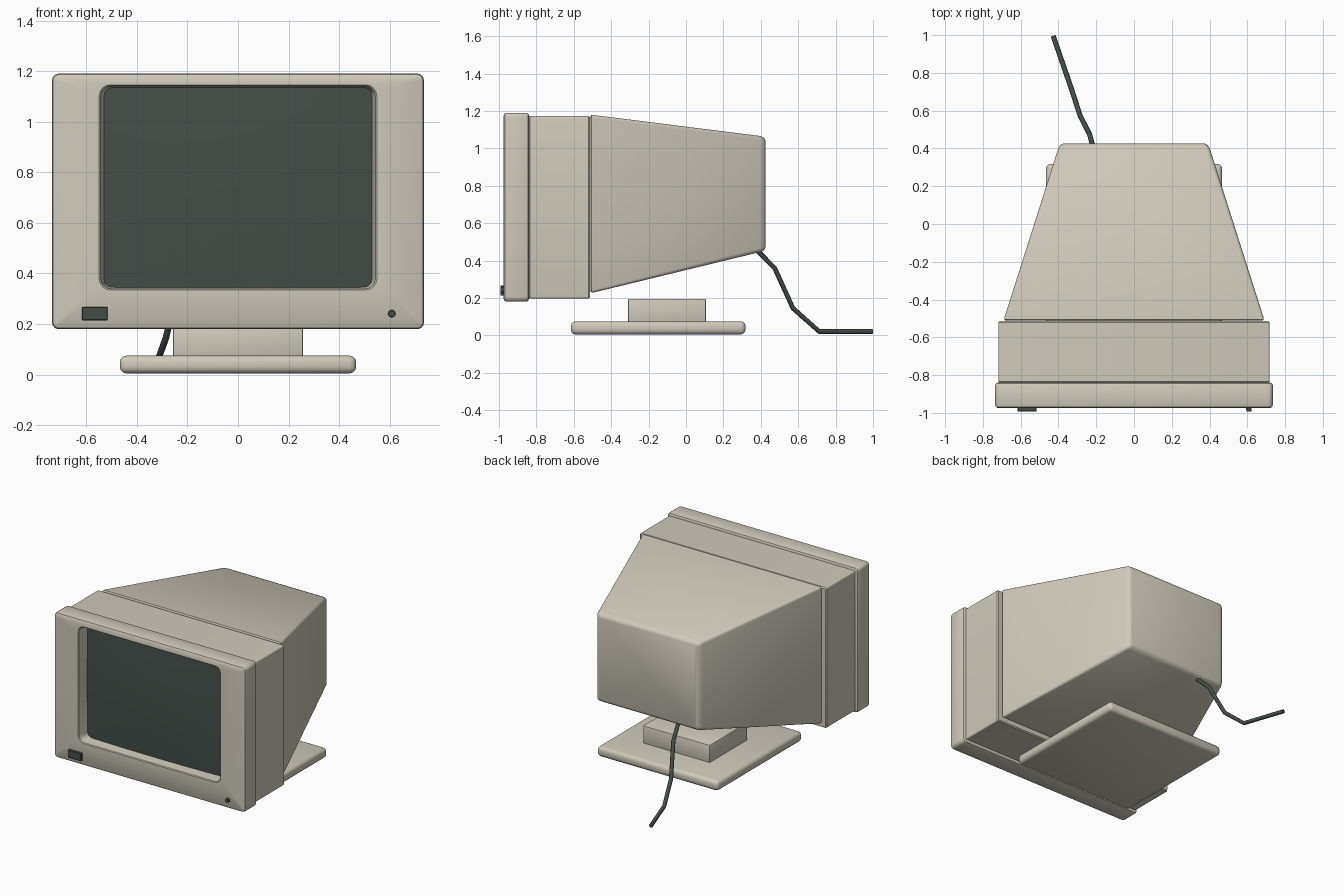
import bpy, bmesh, math
from mathutils import Vector

if "Cube" in bpy.data.objects:
    bpy.data.objects.remove(bpy.data.objects["Cube"])


def material(name, rgb):
    m = bpy.data.materials.new(name)
    m.diffuse_color = (*rgb, 1)
    m.use_nodes = True
    m.node_tree.nodes["Principled BSDF"].inputs["Base Color"].default_value = m.diffuse_color
    return m


BEIGE = material("beige plastic", (0.63, 0.59, 0.50))
DARK = material("dark grey green", (0.058, 0.076, 0.066))


def finish(name, bm, mat, angle=35):
    bmesh.ops.recalc_face_normals(bm, faces=bm.faces)
    me = bpy.data.meshes.new(name)
    bm.to_mesh(me)
    bm.free()
    me.materials.append(mat)
    ob = bpy.data.objects.new(name, me)
    bpy.context.collection.objects.link(ob)
    bpy.ops.object.select_all(action='DESELECT')
    ob.select_set(True)
    bpy.context.view_layer.objects.active = ob
    bpy.ops.object.shade_smooth_by_angle(angle=math.radians(angle))
    return ob


def box(name, lo, hi, mat, bevel=0.0, segments=2):
    bm = bmesh.new()
    bmesh.ops.create_cube(bm, size=1)
    for v in bm.verts:
        v.co = [lo[i] + (v.co[i] + 0.5) * (hi[i] - lo[i]) for i in range(3)]
    if bevel:
        bmesh.ops.bevel(bm, geom=bm.edges[:], offset=bevel, segments=segments,
                        profile=0.5, affect='EDGES')
    return finish(name, bm, mat)


def ring(bm, y, half_x, z0, z1, r, n=4):
    """Rounded rectangle of vertices in the plane at y."""
    verts = []
    corners = ((1, z1 - r, 0), (-1, z1 - r, 90), (-1, z0 + r, 180), (1, z0 + r, 270))
    for sx, cz, start in corners:
        for i in range(n + 1):
            a = math.radians(start + 90 * i / n)
            verts.append(bm.verts.new((sx * (half_x - r) + r * math.cos(a), y,
                                       cz + r * math.sin(a))))
    return verts


def loft(name, sections, mat, cap_start=True, cap_end=True):
    bm = bmesh.new()
    rings = [ring(bm, *s) for s in sections]
    for a, b in zip(rings, rings[1:]):
        for i in range(len(a)):
            j = (i + 1) % len(a)
            bm.faces.new((a[i], a[j], b[j], b[i]))
    if cap_start:
        bm.faces.new(rings[0])
    if cap_end:
        bm.faces.new(rings[-1])
    return finish(name, bm, mat)


# Front bezel: closed back, rounded rim, flared recess around the screen
loft("bezel", [
    (-0.840, 0.722, 0.193, 1.177, 0.015),
    (-0.844, 0.731, 0.184, 1.186, 0.022),
    (-0.853, 0.735, 0.180, 1.190, 0.026),
    (-0.957, 0.735, 0.180, 1.190, 0.026),
    (-0.969, 0.731, 0.184, 1.186, 0.022),
    (-0.975, 0.720, 0.195, 1.175, 0.012),
    (-0.975, 0.549, 0.334, 1.146, 0.045),
    (-0.970, 0.543, 0.339, 1.141, 0.040),
    (-0.890, 0.528, 0.346, 1.134, 0.030),
], BEIGE)

# Slightly bulging screen glass
bm = bmesh.new()
bmesh.ops.create_grid(bm, x_segments=12, y_segments=10, size=1)
for v in bm.verts:
    u, w = v.co.x, v.co.y
    v.co = (0.534 * u, -0.895 - 0.018 * (1 - u * u) * (1 - 0.5 * w * w)
            - 0.006 * (1 - w * w), 0.74 + 0.398 * w)
screen = finish("screen", bm, DARK)
if screen.data.polygons[0].normal.y > 0:
    screen.data.flip_normals()

# Middle band of the housing
loft("housing_band", [
    (-0.842, 0.712, 0.203, 1.167, 0.006),
    (-0.834, 0.718, 0.197, 1.173, 0.010),
    (-0.522, 0.718, 0.197, 1.173, 0.010),
    (-0.514, 0.712, 0.203, 1.167, 0.006),
], BEIGE)

# Tapered rear housing
loft("rear_housing", [
    (-0.512, 0.678, 0.238, 1.168, 0.006),
    (-0.506, 0.687, 0.230, 1.178, 0.012),
    (-0.495, 0.686, 0.229, 1.178, 0.014),
    (0.398, 0.402, 0.446, 1.066, 0.022),
    (0.417, 0.391, 0.455, 1.057, 0.022),
    (0.425, 0.375, 0.470, 1.042, 0.014),
], BEIGE)

# Swivel stand
box("stand_base", (-0.467, -0.615, 0.005), (0.467, 0.318, 0.075), BEIGE, 0.025, 3)
box("stand_pedestal", (-0.257, -0.310, 0.06), (0.257, 0.107, 0.195), BEIGE, 0.006, 2)

# Front controls
box("power_switch", (-0.617, -0.993, 0.214), (-0.515, -0.96, 0.268), DARK, 0.003, 1)
bm = bmesh.new()
bmesh.ops.create_cone(bm, cap_ends=True, segments=16, radius1=0.016, radius2=0.013,
                      depth=0.033)
for v in bm.verts:
    v.co = (0.608 + v.co.x, -0.9765 - v.co.z, 0.241 + v.co.y)
finish("indicator_knob", bm, DARK)

# Power cable drooping to the ground: hexagonal tube along straight runs
path = [Vector(p) for p in ((-0.205, 0.36, 0.475), (-0.235, 0.475, 0.358),
                            (-0.285, 0.572, 0.145), (-0.33, 0.712, 0.021),
                            (-0.428, 0.996, 0.021))]
bm = bmesh.new()
rows = []
for i, p in enumerate(path):
    t = (path[min(i + 1, len(path) - 1)] - path[max(i - 1, 0)]).normalized()
    side = t.cross(Vector((0, 0, 1))).normalized()
    up = side.cross(t)
    rows.append([bm.verts.new(p + 0.0135 * (side * math.cos(k * math.tau / 8)
                                            + up * math.sin(k * math.tau / 8)))
                 for k in range(8)])
for a, b in zip(rows, rows[1:]):
    for k in range(8):
        bm.faces.new((a[k], a[(k + 1) % 8], b[(k + 1) % 8], b[k]))
bm.faces.new(rows[0])
bm.faces.new(rows[-1])
finish("power_cable", bm, DARK, 50)
